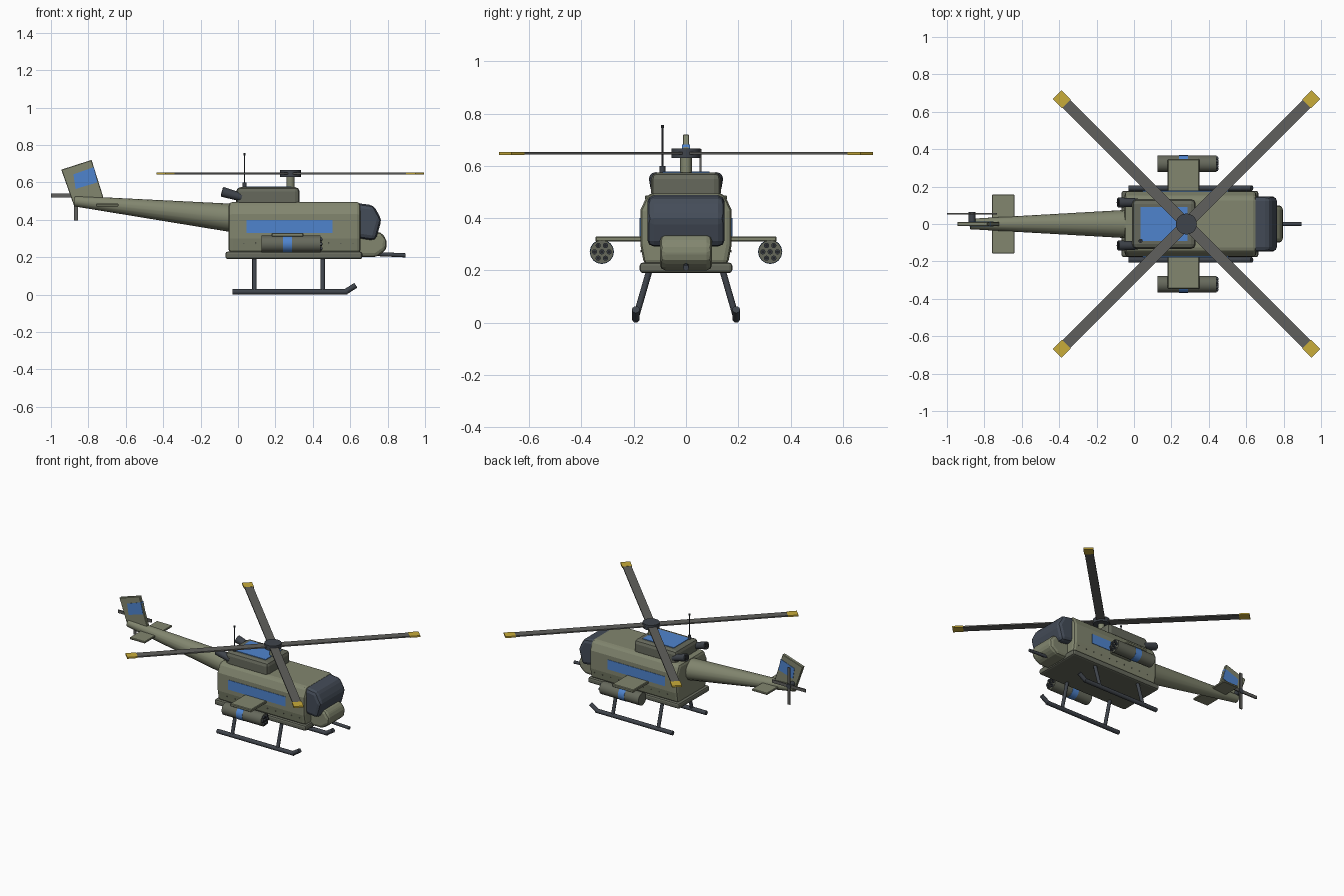
import bpy, bmesh, math
from mathutils import Vector, Matrix

if "Cube" in bpy.data.objects:
    bpy.data.objects.remove(bpy.data.objects["Cube"])


def material(name, hex_code):
    srgb = [int(hex_code[i:i + 2], 16) / 255 for i in (0, 2, 4)]
    col = [c / 12.92 if c < 0.04045 else ((c + 0.055) / 1.055) ** 2.4 for c in srgb] + [1]
    m = bpy.data.materials.new(name)
    m.use_nodes = True
    m.diffuse_color = col
    m.node_tree.nodes["Principled BSDF"].inputs["Base Color"].default_value = col
    return m


OLIVE = material("olive paint", "82866F")
DARK_OLIVE = material("dark olive paint", "66695C")
GLASS = material("dark glass", "444C58")
SLATE = material("slate metal", "3F444B")
BLADE = material("blade grey", "60605D")
BLUE = material("blue marking", "4F84CE")
YELLOW = material("yellow tip", "C9AC3A")
BLACK = material("black bore", "222427")


def finish(name, bm, mat, bevel=0, segments=2, smooth=False):
    bmesh.ops.recalc_face_normals(bm, faces=bm.faces)
    me = bpy.data.meshes.new(name)
    bm.to_mesh(me)
    bm.free()
    me.materials.append(mat)
    ob = bpy.data.objects.new(name, me)
    bpy.context.collection.objects.link(ob)
    if bevel:
        mod = ob.modifiers.new("bevel", "BEVEL")
        mod.width, mod.segments = bevel, segments
    if smooth:
        bpy.ops.object.select_all(action="DESELECT")
        ob.select_set(True)
        bpy.context.view_layer.objects.active = ob
        bpy.ops.object.shade_smooth_by_angle(angle=math.radians(40))
    return ob


def box(name, x, y, z, mat, bevel=0, segments=2):
    """Box from (low, high) ranges."""
    bm = bmesh.new()
    bmesh.ops.create_cube(bm, size=1)
    for v in bm.verts:
        v.co = [r[0] if c < 0 else r[1] for c, r in zip(v.co, (x, y, z))]
    return finish(name, bm, mat, bevel, segments)


def prism(name, points, axis, lo, hi, mat, bevel=0, segments=2):
    """Profile in the x-z (axis y) or y-z (axis x) plane, extruded along the axis."""
    bm = bmesh.new()
    place = (lambda p: (lo, p[0], p[1])) if axis == "x" else (lambda p: (p[0], lo, p[1]))
    face = bm.faces.new([bm.verts.new(place(p)) for p in points])
    new = bmesh.ops.extrude_face_region(bm, geom=[face])["geom"]
    shift = Vector((hi - lo, 0, 0)) if axis == "x" else Vector((0, hi - lo, 0))
    bmesh.ops.translate(bm, vec=shift, verts=[g for g in new if isinstance(g, bmesh.types.BMVert)])
    return finish(name, bm, mat, bevel, segments)


def tube(name, a, b, r1, mat, r2=None, sides=12):
    """Round bar or cone between two points."""
    a, b = Vector(a), Vector(b)
    bm = bmesh.new()
    bmesh.ops.create_cone(bm, cap_ends=True, segments=sides, radius1=r1,
                          radius2=r1 if r2 is None else r2, depth=(b - a).length)
    turn = (b - a).to_track_quat("Z", "Y").to_matrix().to_4x4()
    bmesh.ops.transform(bm, matrix=Matrix.Translation((a + b) / 2) @ turn, verts=bm.verts)
    return finish(name, bm, mat, smooth=True)


SIDES = (("near", -1), ("far", 1))

# Fuselage
half = [(0.16, 0.22), (0.175, 0.3), (0.175, 0.43), (0.145, 0.495)]
section = half + [(-y, z) for y, z in reversed(half)]
prism("fuselage", section, "x", -0.05, 0.655, OLIVE, 0.02)
box("belly_deck", (-0.067, 0.665), (-0.177, 0.177), (0.19, 0.23), DARK_OLIVE, 0.012)
prism("canopy", [(0.59, 0.31), (0.735, 0.288), (0.768, 0.4), (0.725, 0.478), (0.59, 0.495)],
      "y", -0.148, 0.148, GLASS, 0.025)
prism("nose", [(0.62, 0.2), (0.74, 0.2), (0.793, 0.238), (0.797, 0.29), (0.765, 0.335), (0.62, 0.335)],
      "y", -0.1, 0.1, OLIVE, 0.022)
tube("nose_gun", (0.74, 0, 0.217), (0.895, 0, 0.21), 0.011, SLATE)

# Engine housing and exhausts
box("engine_housing", (-0.01, 0.33), (-0.133, 0.133), (0.47, 0.575), DARK_OLIVE, 0.025)
box("roof_marking", (0.035, 0.285), (-0.09, 0.09), (0.573, 0.579), BLUE)
for side, s in SIDES:
    y = s * 0.115
    tube(side + "_exhaust", (0.02, y, 0.52), (-0.085, y, 0.55), 0.022, SLATE, 0.027)
    tube(side + "_exhaust_bore", (-0.08, y, 0.5486), (-0.087, y, 0.5506), 0.019, BLACK)

# Antenna
tube("antenna_base", (0.035, -0.09, 0.57), (0.035, -0.09, 0.6), 0.011, SLATE)
tube("antenna_rod", (0.035, -0.09, 0.59), (0.035, -0.09, 0.75), 0.003, SLATE, sides=8)
tube("antenna_tip", (0.035, -0.09, 0.745), (0.035, -0.09, 0.756), 0.006, SLATE, sides=8)

# Main rotor
RX = 0.28
tube("rotor_mast", (RX, 0, 0.56), (RX, 0, 0.64), 0.022, OLIVE)
tube("rotor_hub", (RX, 0, 0.63), (RX, 0, 0.666), 0.056, SLATE, sides=20)
for i in range(4):
    spin = Matrix.Translation((RX, 0, 0)) @ Matrix.Rotation(math.radians(45 + 90 * i), 4, "Z")
    blade = box(f"rotor_blade_{i + 1}", (0.03, 0.91), (-0.029, 0.029), (0.643, 0.652), BLADE)
    tip = box(f"blade_tip_{i + 1}", (0.908, 0.978), (-0.033, 0.033), (0.642, 0.653), YELLOW)
    blade.matrix_world = tip.matrix_world = spin

# Tail boom, fin and stabiliser
tube("tail_boom", (-0.03, 0, 0.41), (-0.875, 0, 0.5), 0.076, OLIVE, 0.028, 16)
prism("tail_fin", [(-0.875, 0.47), (-0.72, 0.52), (-0.783, 0.72), (-0.945, 0.668)],
      "y", -0.012, 0.012, OLIVE, 0.003, 1)
prism("fin_marking", [(-0.868, 0.565), (-0.752, 0.6), (-0.77, 0.682), (-0.88, 0.643)],
      "y", -0.0145, 0.0145, BLUE)
box("stabiliser", (-0.76, -0.638), (-0.157, 0.157), (0.472, 0.486), OLIVE, 0.003, 1)

# Tail rotor
TX, TZ = -0.866, 0.53
tube("tail_rotor_hub", (TX, 0, TZ), (TX, 0.064, TZ), 0.018, SLATE)
box("tail_rotor_level_blade", (TX - 0.134, TX + 0.134), (0.052, 0.06), (TZ - 0.011, TZ + 0.011), BLADE)
box("tail_rotor_upright_blade", (TX - 0.011, TX + 0.011), (0.052, 0.06), (TZ - 0.134, TZ + 0.134), BLADE)

for side, s in SIDES:
    # Side stripe and rivets
    box(side + "_stripe", (0.045, 0.505), sorted((s * 0.17, s * 0.178)), (0.33, 0.4), BLUE)
    for i in range(10):
        x = 0.03 + 0.065 * i
        tube(f"{side}_rivet_{i + 1}", (x, s * 0.16, 0.275), (x, s * 0.174, 0.273), 0.004, DARK_OLIVE, sides=6)

    # Stub wing and rocket pod
    box(side + "_stub_wing", (0.18, 0.35), sorted((s * 0.15, s * 0.347)), (0.31, 0.33), OLIVE, 0.004, 1)
    y, z = s * 0.322, 0.271
    tube(side + "_pod", (0.125, y, z), (0.44, y, z), 0.045, DARK_OLIVE, sides=16)
    tube(side + "_pod_band", (0.24, y, z), (0.29, y, z), 0.0465, BLUE, sides=16)
    for i in range(7):
        r, a = (0.028 if i else 0), math.radians(60 * i)
        ty, tz = y + r * math.cos(a), z + r * math.sin(a)
        tube(f"{side}_pod_tube_{i + 1}", (0.43, ty, tz), (0.45, ty, tz), 0.01, SLATE)
        tube(f"{side}_pod_bore_{i + 1}", (0.445, ty, tz), (0.451, ty, tz), 0.006, BLACK, sides=8)

    # Landing skid
    y = s * 0.192
    tube(side + "_skid_rail", (-0.03, y, 0.015), (0.585, y, 0.015), 0.015, SLATE)
    tube(side + "_skid_toe", (0.575, y, 0.015), (0.63, y, 0.05), 0.015, SLATE)
    for end, x in (("rear", 0.088), ("front", 0.453)):
        tube(f"{side}_{end}_strut", (x, s * 0.14, 0.2), (x, y, 0.02), 0.012, SLATE)
